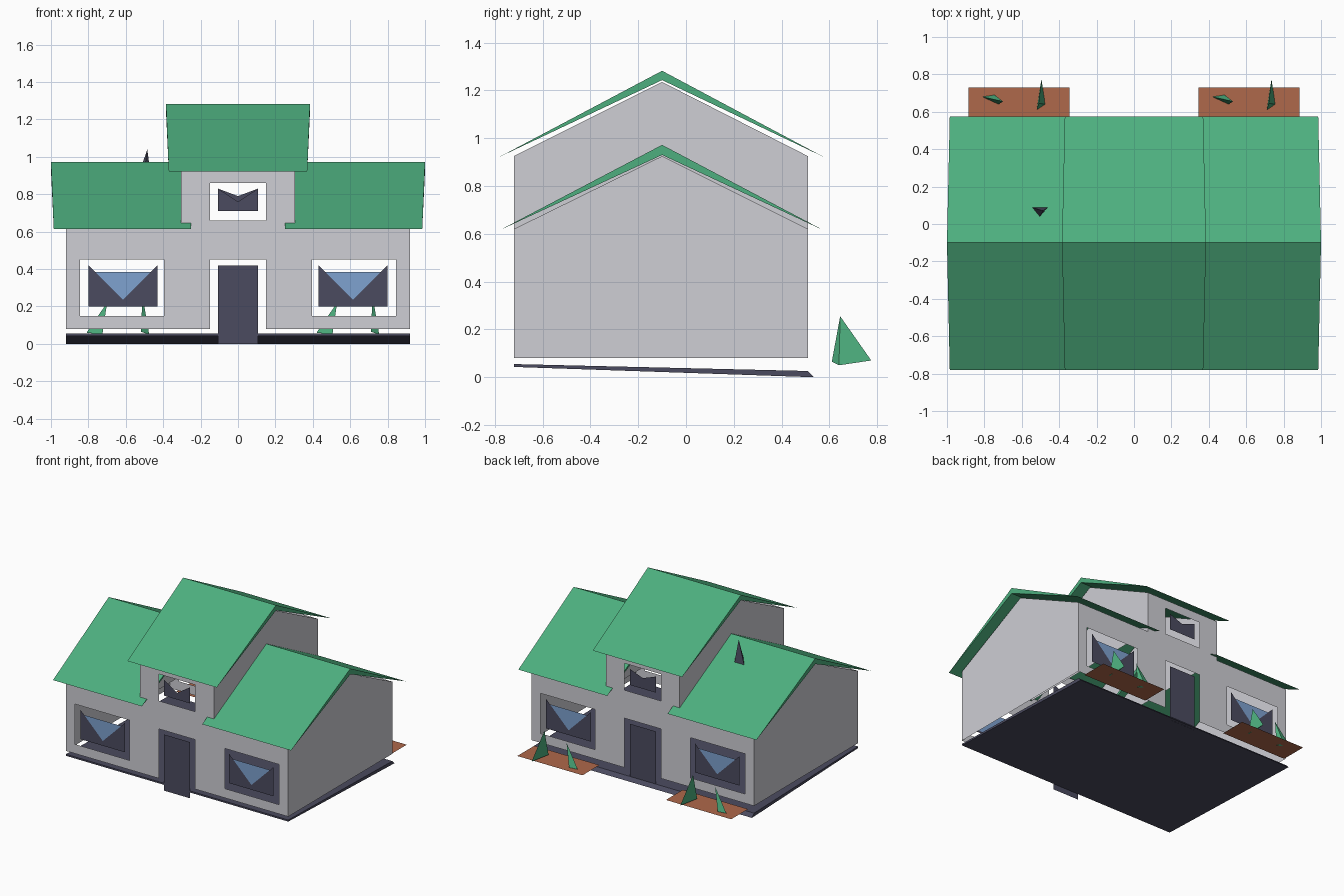
import bpy
import bmesh

cube = bpy.data.objects.get("Cube")
if cube:
    bpy.data.objects.remove(cube, do_unlink=True)


def material(name, rgb):
    mat = bpy.data.materials.new(name)
    mat.use_nodes = True
    colour = (*rgb, 1)
    mat.diffuse_color = colour
    mat.node_tree.nodes["Principled BSDF"].inputs["Base Color"].default_value = colour
    return mat


PLASTER = material("pale plaster", (0.62, 0.62, 0.66))
GREEN = material("green", (0.075, 0.43, 0.21))
NAVY = material("dark slate", (0.07, 0.07, 0.115))
GLASS = material("blue glass", (0.21, 0.36, 0.63))
SOIL = material("terracotta", (0.43, 0.14, 0.07))

FRONT, BACK, RIDGE = -0.72, 0.51, -0.1


def build(name, polygons, mat, closed=False):
    """Make one object from a list of polygons."""
    bm = bmesh.new()
    for poly in polygons:
        bm.faces.new([bm.verts.new(p) for p in poly])
    bmesh.ops.remove_doubles(bm, verts=bm.verts, dist=0.0005)
    if closed:
        bmesh.ops.recalc_face_normals(bm, faces=bm.faces)
    mesh = bpy.data.meshes.new(name)
    bm.to_mesh(mesh)
    bm.free()
    mesh.materials.append(mat)
    obj = bpy.data.objects.new(name, mesh)
    bpy.context.collection.objects.link(obj)
    return obj


def upright(name, outline, y, mat):
    """Flat sheet facing outward on the front or back."""
    points = [(x, y, z) for x, z in outline]
    if y > 0:
        points.reverse()
    return build(name, [points], mat)


def loft(name, a, b, mat):
    """Closed solid between two matching outlines."""
    n = len(a)
    sides = [[a[i], a[(i + 1) % n], b[(i + 1) % n], b[i]] for i in range(n)]
    return build(name, sides + [a, b[::-1]], mat, closed=True)


def rectangle(x0, x1, z0, z1):
    return [(x0, z0), (x1, z0), (x1, z1), (x0, z1)]


# Front and back walls: a grid of panels with the openings left out
def is_wall(x, z):
    x = abs(x)
    door = x < 0.15 and z < 0.45
    upper = x < 0.15 and 0.66 < z < 0.86
    wing = 0.395 < x < 0.845 and 0.15 < z < 0.45
    outside = x > 0.305 and z > 0.62
    return not (door or upper or wing or outside)


half = [0.15, 0.305, 0.395, 0.845, 0.92]
xs = [-x for x in reversed(half)] + half
zs = [0.08, 0.15, 0.45, 0.62, 0.66, 0.86, 0.925]
for label, y in (("front", FRONT), ("back", BACK)):
    panels = []
    for x0, x1 in zip(xs, xs[1:]):
        for z0, z1 in zip(zs, zs[1:]):
            if is_wall((x0 + x1) / 2, (z0 + z1) / 2):
                panel = [(x, y, z) for x, z in rectangle(x0, x1, z0, z1)]
                panels.append(panel if y < 0 else panel[::-1])
    build(label + "_wall", panels, PLASTER)


# Gable walls of the wings and of the raised middle
def gable(name, x, bottom, eave, peak):
    outline = [(FRONT, bottom), (BACK, bottom), (BACK, eave), (RIDGE, peak), (FRONT, eave)]
    points = [(x, y, z) for y, z in outline]
    build(name, [points if x > 0 else points[::-1]], PLASTER)


for side, s in (("left", 1), ("right", -1)):
    gable(side + "_wing_gable", s * 0.92, 0.08, 0.62, 0.925)
    gable(side + "_middle_gable", s * 0.305, 0.62, 0.925, 1.235)


# Roofs: wedge section, thickest at the ridge and flared outward there
def roof(name, inner, outer, eave, ridge, under):
    section = [(-0.78, eave), (RIDGE, ridge), (0.575, eave), (RIDGE, under)]

    def end(eave_x, ridge_x):
        return [(eave_x if z == eave else ridge_x, y, z) for y, z in section]

    loft(name, end(*inner), end(*outer), GREEN)


roof("left_roof", (0.25, 0.25), (0.985, 1.0), 0.615, 0.972, 0.93)
roof("right_roof", (-0.25, -0.25), (-0.985, -1.0), 0.615, 0.972, 0.93)
roof("middle_roof", (-0.37, -0.385), (0.37, 0.385), 0.922, 1.282, 1.243)

# Floor slab, sloping gently to the back
slab_ends = []
for s in (1, -1):
    slab_ends.append([(s * 0.92, FRONT, 0.043), (s * 0.92, 0.535, 0.0),
                      (s * 0.92, BACK, 0.026), (s * 0.92, FRONT, 0.055)])
loft("floor_slab", slab_ends[0], slab_ends[1], NAVY)


# Doors and windows on both faces; the frames have a notched top
def notched(x0, x1, z0, z1, dip):
    return [(x0, z0), (x1, z0), (x1, z1), ((x0 + x1) / 2, dip), (x0, z1)]


for label, y in (("front", FRONT), ("back", BACK)):
    inward = 0.006 if y < 0 else -0.006
    upright(label + "_door", rectangle(-0.107, 0.107, 0.0, 0.42), y, NAVY)
    dip = 0.76 if y < 0 else 0.79
    upright(label + "_upper_window", notched(-0.107, 0.107, 0.71, 0.83, dip), y, NAVY)
    for side, s in (("left", 1), ("right", -1)):
        x0, x1 = sorted((s * 0.43, s * 0.8))
        name = label + "_" + side + "_window"
        upright(name + "_frame", notched(x0, x1, 0.2, 0.42, 0.235), y, NAVY)
        upright(name + "_glass", rectangle(x0 + 0.03, x1 - 0.03, 0.21, 0.385), y + inward, GLASS)


# Spiky solids: chimney and plants
def spike(name, base, tip, mat):
    n = len(base)
    sides = [[base[i], base[(i + 1) % n], tip] for i in range(n)]
    build(name, sides + [base[::-1]], mat, closed=True)


spike("chimney", [(-0.55, 0.09, 0.85), (-0.46, 0.09, 0.85), (-0.51, 0.03, 0.85)],
      (-0.485, 0.07, 1.04), NAVY)

# Flower beds with two plants each behind the house
for side, cx in (("left", 0.615), ("right", -0.615)):
    w = 0.27
    build(side + "_flower_bed", [[(cx - w, 0.53, 0.055), (cx + w, 0.53, 0.055),
                                  (cx + w, 0.73, 0.055), (cx - w, 0.73, 0.055)]], SOIL)
    x = cx - 0.15
    spike(side + "_leaning_plant", [(x - 0.045, 0.68, 0.06), (x + 0.04, 0.64, 0.05),
                                    (x + 0.02, 0.69, 0.06)], (x + 0.065, 0.655, 0.22), GREEN)
    x = cx + 0.115
    spike(side + "_tall_plant", [(x - 0.02, 0.61, 0.065), (x + 0.025, 0.64, 0.05),
                                 (x + 0.005, 0.775, 0.07)], (x - 0.01, 0.645, 0.255), GREEN)
